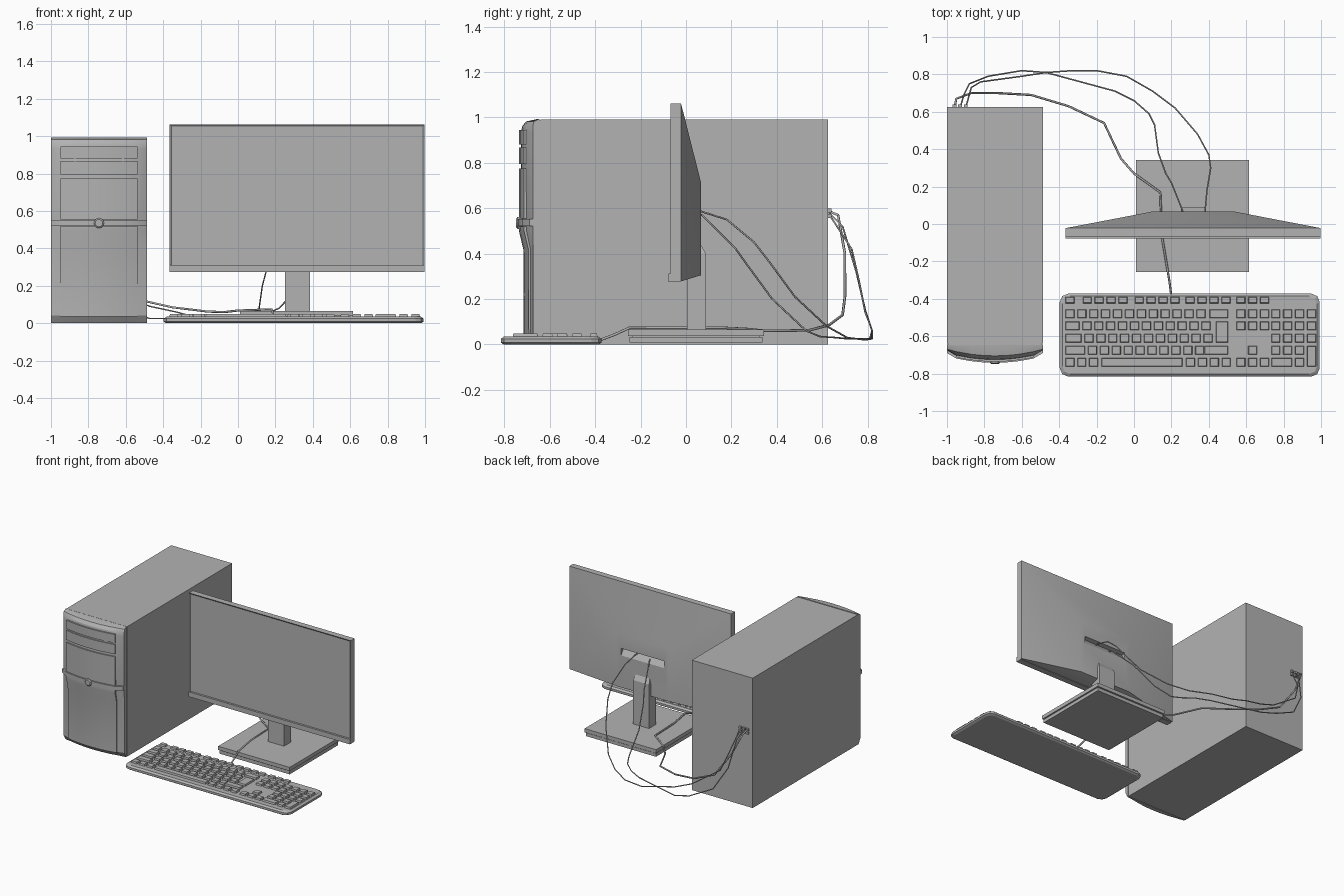
import bpy, bmesh
from mathutils import Vector

if "Cube" in bpy.data.objects:
    bpy.data.objects.remove(bpy.data.objects["Cube"])

grey = bpy.data.materials.new("plain grey")
grey.use_nodes = True
COLOUR = (0.45, 0.45, 0.45, 1)
grey.diffuse_color = COLOUR
grey.node_tree.nodes["Principled BSDF"].inputs["Base Color"].default_value = COLOUR


def finish(name, bm, smooth=None):
    bmesh.ops.recalc_face_normals(bm, faces=bm.faces)
    mesh = bpy.data.meshes.new(name)
    bm.to_mesh(mesh)
    bm.free()
    mesh.materials.append(grey)
    obj = bpy.data.objects.new(name, mesh)
    bpy.context.collection.objects.link(obj)
    if smooth:
        bpy.ops.object.select_all(action='DESELECT')
        obj.select_set(True)
        bpy.context.view_layer.objects.active = obj
        bpy.ops.object.shade_smooth_by_angle(angle=smooth)
    return obj


def add_loft(bm, rings):
    """Join equal-length point rings and cap both ends."""
    loops = [[bm.verts.new(p) for p in ring] for ring in rings]
    n = len(loops[0])
    for a, b in zip(loops, loops[1:]):
        for i in range(n):
            bm.faces.new((a[i], a[(i + 1) % n], b[(i + 1) % n], b[i]))
    bm.faces.new(loops[0])
    bm.faces.new(loops[-1])


def rect(x0, x1, y0, y1, z):
    return [(x0, y0, z), (x1, y0, z), (x1, y1, z), (x0, y1, z)]


def add_box(bm, x0, x1, y0, y1, z0, z1, taper=0.0):
    add_loft(bm, [rect(x0, x1, y0, y1, z0),
                  rect(x0 + taper, x1 - taper, y0 + taper, y1 - taper, z1)])


def box(name, *dims):
    bm = bmesh.new()
    add_box(bm, *dims)
    return finish(name, bm)


# ---- Tower case ----
box("tower_body", -1, -0.487, -0.64, 0.625, 0, 0.99)
box("tower_seam", -0.995, -0.492, -0.65, -0.63, 0.003, 0.987)
CX, HALF = -0.7435, 0.2565
STEPS = [-1, -0.8, -0.5, -0.25, 0, 0.25, 0.5, 0.8, 1]


def bulged_panel(name, width, rows, edge=None):
    """Bowed slab; rows hold (height, centre depth), edge sets the side depth."""
    bm = bmesh.new()
    rings = []
    for z, y in rows:
        ring = []
        for s in STEPS:
            u = s * width
            depth = y + 0.035 * u * u
            if edge and abs(s) == 1:
                depth = max(edge, depth)
            ring.append((CX + u * HALF, min(depth, -0.65), z))
        rings.append(ring + [(CX + width * HALF, -0.645, z), (CX - width * HALF, -0.645, z)])
    add_loft(bm, rings)
    return finish(name, bm, 0.4)


bulged_panel("front_panel", 1, [(0, -0.68), (0.04, -0.708), (0.42, -0.708), (0.5, -0.725),
             (0.93, -0.728), (0.96, -0.722), (0.982, -0.705), (0.992, -0.66)], -0.675)
bulged_panel("drive_bay_top", 0.8, [(0.88, -0.736), (0.945, -0.736)])
bulged_panel("drive_bay_middle", 0.8, [(0.795, -0.736), (0.868, -0.736)])
bulged_panel("drive_bay_lower", 0.8, [(0.555, -0.736), (0.775, -0.736)])
bulged_panel("middle_band", 1.0, [(0.522, -0.742), (0.552, -0.742)], -0.69)
bulged_panel("front_door", 0.8, [(0.035, -0.715), (0.42, -0.717), (0.5, -0.736), (0.52, -0.736)])

bm = bmesh.new()
add_loft(bm, [[(CX + r * Vector((1, 0)).x * c, y, 0.535 + r * s) for c, s in
               ((1, 0), (.87, .5), (.5, .87), (0, 1), (-.5, .87), (-.87, .5),
                (-1, 0), (-.87, -.5), (-.5, -.87), (0, -1), (.5, -.87), (.87, -.5))]
              for y, r in ((-0.70, 0.027), (-0.742, 0.027), (-0.748, 0.02))])
finish("power_button", bm)

# Plugs on the tower back
bm = bmesh.new()
for x in (-0.96, -0.93, -0.90):
    for z in (0.565, 0.59):
        add_box(bm, x - 0.01, x + 0.01, 0.62, 0.64, z - 0.008, z + 0.008)
finish("tower_plugs", bm)

# ---- Monitor ----
X0, X1, Z0, Z1 = -0.365, 0.998, 0.278, 1.062


def upright(x0, x1, z0, z1, y):
    return [(x0, y, z0), (x1, y, z0), (x1, y, z1), (x0, y, z1)]


bm = bmesh.new()
add_loft(bm, [upright(X0, X1, Z0, Z1, -0.068), upright(X0, X1, Z0, Z1, -0.022),
              upright(0.1, 0.535, 0.305, 0.71, 0.067)])
bm.faces.ensure_lookup_table()
front = min(bm.faces, key=lambda f: f.calc_center_median().y)
bmesh.ops.recalc_face_normals(bm, faces=bm.faces)
bmesh.ops.inset_region(bm, faces=[front], thickness=0.012)
for v in front.verts:
    v.co.y += 0.006
monitor = finish("monitor_shell", bm, 0.5)

# Angled port pocket in the monitor back
bm = bmesh.new()
add_loft(bm, [[(x, 0.08, 0.53), (x, 0.08, 0.605), (x, 0.035, 0.595)] for x in (0.14, 0.5)])
cutter = finish("port_pocket_cutter", bm)
cutter.hide_render = True
cutter.hide_set(True)
cut = monitor.modifiers.new("port_pocket", 'BOOLEAN')
cut.object = cutter
cut.solver = 'EXACT'

box("monitor_chin", X0, X1, -0.077, -0.03, 0.275, 0.312)

# Stand
bm = bmesh.new()
add_loft(bm, [rect(0.25, 0.385, 0.005, 0.088, 0.05), rect(0.25, 0.385, 0.005, 0.088, 0.4),
              rect(0.26, 0.375, 0.005, 0.065, 0.44)])
finish("stand_neck", bm)
box("stand_base_top", 0.012, 0.615, -0.256, 0.343, 0.038, 0.066)
box("stand_base_groove", 0.03, 0.597, -0.235, 0.325, 0.03, 0.04)
box("stand_base_bottom", 0.018, 0.609, -0.248, 0.336, 0.008, 0.033)

# ---- Keyboard ----
KX, KY = 0.298, -0.594


def rounded(w, d, r, z):
    pts = []
    for sx, sy in ((1, 1), (-1, 1), (-1, -1), (1, -1)):
        corner = [(w, d - r), (w - 0.3 * r, d - 0.3 * r), (w - r, d)]
        for x, y in corner if sx * sy > 0 else corner[::-1]:
            pts.append((KX + sx * x, KY + sy * y, z))
    return pts


bm = bmesh.new()
add_loft(bm, [rounded(0.68, 0.21, 0.04, 0), rounded(0.695, 0.222, 0.045, 0.008),
              rounded(0.695, 0.222, 0.045, 0.024), rounded(0.68, 0.208, 0.04, 0.035)])
finish("keyboard_body", bm)

KEY, PITCH = 0.05, 0.0637
LEFT, NAV, PAD, RIGHT = -0.368, 0.546, 0.733, 0.505
bm = bmesh.new()


def key(x0, x1, y, half=0.024, top=0.048):
    add_box(bm, x0, x1, y - half, y + half, 0.03, top, 0.004)


def keys(x, count, y, half=0.024):
    for i in range(count):
        key(x + i * PITCH, x + i * PITCH + KEY, y, half)


ROWS = [-0.48, -0.545, -0.61, -0.675, -0.74]
for start, count in ((LEFT, 1), (-0.275, 4), (0.003, 4), (0.275, 4), (NAV, 3)):
    keys(start, count, -0.407, 0.018)
# Letter rows: first key width, then single keys, then last key start
for y, first, count, last in zip(ROWS, (0.05, 0.077, 0.088, 0.107),
                                 (11, 11, 11, 10), (0.403, 0.437, 0.437, 0.375)):
    key(LEFT, LEFT + first, y)
    keys(LEFT + first + 0.014, count, y)
    if y not in ROWS[1:3]:
        key(last, RIGHT, y)
key(0.437, RIGHT, -0.577, 0.057)
keys(LEFT, 3, ROWS[4])
key(-0.175, 0.26, ROWS[4])
keys(0.277, 4, ROWS[4])
# Navigation and number pad
for y in ROWS[:2]:
    keys(NAV, 3, y)
keys(NAV + PITCH, 1, ROWS[3])
keys(NAV, 3, ROWS[4])
for y, count in zip(ROWS, (4, 4, 4, 3)):
    keys(PAD, count, y)
key(PAD, PAD + PITCH + KEY, ROWS[4])
keys(PAD + 2 * PITCH, 1, ROWS[4])
key(PAD + 3 * PITCH, PAD + 3 * PITCH + KEY, -0.7075, 0.056)
finish("keyboard_keys", bm)


# ---- Cables ----
def cable(name, radius, points):
    curve = bpy.data.curves.new(name, 'CURVE')
    curve.dimensions = '3D'
    curve.bevel_depth = radius
    curve.bevel_resolution = 1
    curve.use_fill_caps = True
    spline = curve.splines.new('POLY')
    spline.points.add(len(points) - 1)
    for p, co in zip(spline.points, points):
        p.co = (*co, 1)
    curve.materials.append(grey)
    bpy.context.collection.objects.link(bpy.data.objects.new(name, curve))


cable("keyboard_cable", 0.006, [
    (-.96, .62, .59), (-.95, .67, .57), (-.87, .70, .4), (-.73, .70, .21), (-.55, .69, .13),
    (-.35, .63, .085), (-.16, .54, .062), (-.07, .35, .06), (0, .27, .068), (.14, .17, .073),
    (.15, -.07, .073), (.18, -.25, .073), (.19, -.31, .045), (.2, -.39, .015)])
cable("power_cable", 0.004, [
    (-.93, .62, .59), (-.91, .69, .52), (-.88, .75, .32), (-.78, .79, .15), (-.6, .82, .06),
    (-.47, .81, .025), (-.1, .71, .025), (0, .66, .03), (.08, .59, .035), (.11, .53, .06),
    (.13, .38, .2), (.17, .27, .35), (.2, .22, .42), (.26, .07, .57), (.27, .04, .575)])
cable("video_cable", 0.004, [
    (-.9, .62, .59), (-.87, .73, .42), (-.82, .76, .29), (-.6, .79, .14), (-.47, .81, .09),
    (-.33, .82, .06), (-.2, .82, .025), (-.04, .79, .02), (.1, .71, .03), (.22, .62, .08),
    (.34, .48, .21), (.4, .37, .36), (.41, .3, .45), (.39, .18, .55), (.38, .07, .585),
    (.38, .04, .585)])
